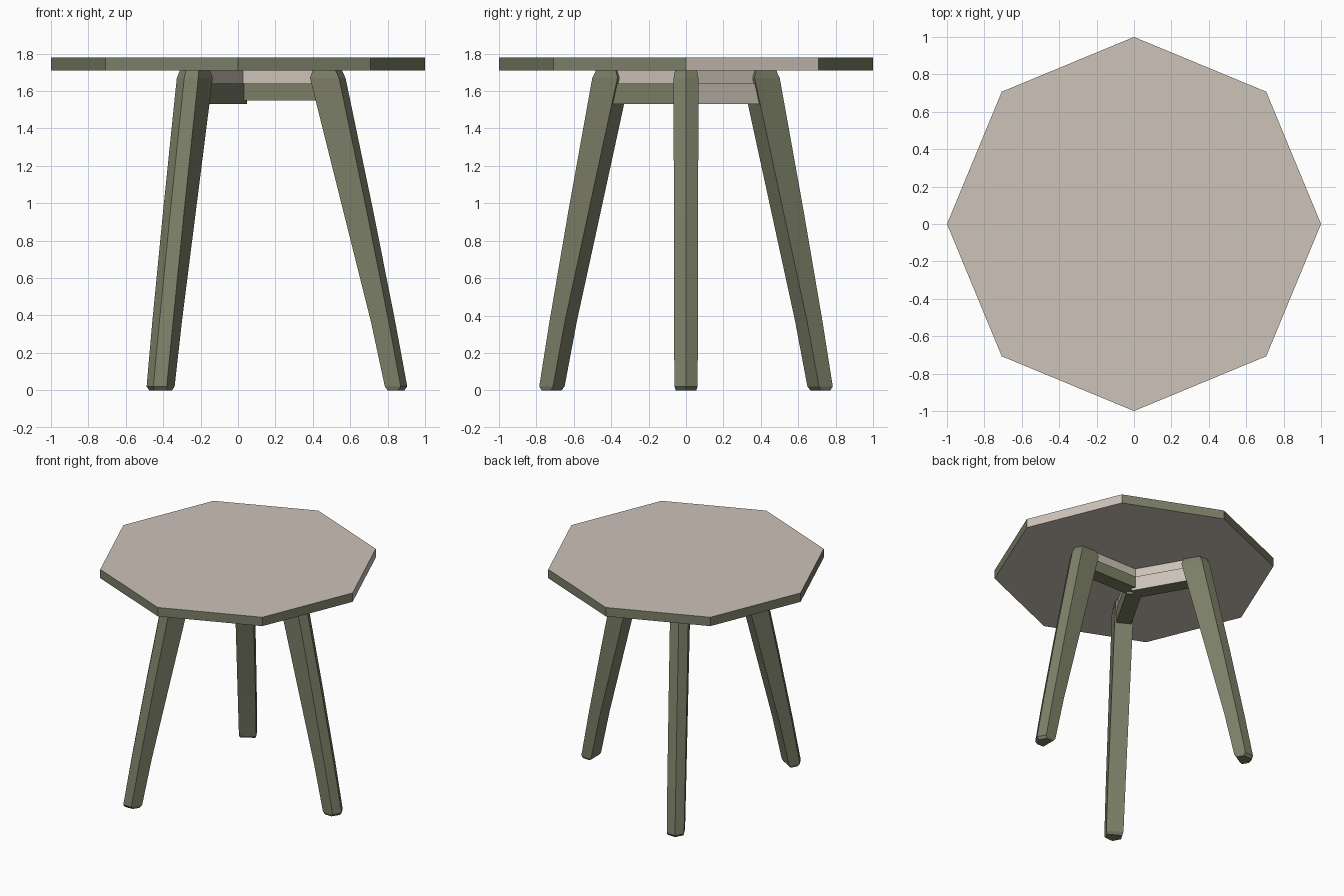
import bpy, bmesh, math
from mathutils import Matrix, Vector

if "Cube" in bpy.data.objects:
    bpy.data.objects.remove(bpy.data.objects["Cube"])


def material(name, rgb):
    m = bpy.data.materials.new(name)
    m.diffuse_color = (*rgb, 1)
    m.use_nodes = True
    m.node_tree.nodes["Principled BSDF"].inputs["Base Color"].default_value = m.diffuse_color
    return m


CREAM = material("pale cream", (0.61, 0.54, 0.48))
OLIVE = material("olive grey", (0.20, 0.212, 0.135))


def loft(name, rings, mats=(OLIVE, CREAM), rule=None, turn=0):
    """Skin a stack of equal-sized point rings, capped at both ends."""
    bm = bmesh.new()
    rows = [[bm.verts.new(p) for p in ring] for ring in rings]
    n = len(rows[0])
    for a, b in zip(rows, rows[1:]):
        for i in range(n):
            j = (i + 1) % n
            bm.faces.new((a[i], a[j], b[j], b[i]))
    bm.faces.new(rows[0][::-1])
    bm.faces.new(rows[-1])
    bm.transform(Matrix.Rotation(turn, 4, 'Z'))
    bmesh.ops.recalc_face_normals(bm, faces=bm.faces)
    bm.normal_update()
    if rule:
        for f in bm.faces:
            f.material_index = rule(f)
    me = bpy.data.meshes.new(name)
    bm.to_mesh(me)
    bm.free()
    for m in mats:
        me.materials.append(m)
    ob = bpy.data.objects.new(name, me)
    bpy.context.collection.objects.link(ob)
    return ob


# Octagonal top: cream faces, olive rim except one bare cream edge
def top_rule(f):
    bare_edge = Vector((math.cos(math.pi / 8), math.sin(math.pi / 8), 0))
    return int(abs(f.normal.z) > 0.5 or f.normal.dot(bare_edge) > 0.95)


octagon = [(math.cos(i * math.pi / 4), math.sin(i * math.pi / 4)) for i in range(8)]
loft("table_top", [[(x, y, z) for x, y in octagon] for z in (1.71, 1.78)], rule=top_rule)


# Splayed leg section: flat inside, shallow ridge on the outside
def leg_ring(z, inner, outer, half):
    return [(inner, -half, z), (outer - 0.035, -half, z), (outer, 0, z),
            (outer - 0.035, half, z), (inner, half, z)]


leg_sections = [(0.0, 0.80, 0.89, 0.055), (0.02, 0.785, 0.905, 0.062), (0.37, 0.71, 0.84, 0.064),
                (0.95, 0.565, 0.725, 0.065), (1.55, 0.415, 0.60, 0.066),
                (1.67, 0.385, 0.575, 0.066), (1.712, 0.40, 0.555, 0.058)]

for k, name in enumerate(("right", "back_left", "front_left")):
    turn = k * math.tau / 3
    loft(name + "_leg", [leg_ring(*s) for s in leg_sections], turn=turn)

    # Spoke of the three-way frame, with a set-back cream upper band
    bottom = 1.55 if k == 0 else 1.53

    def spoke(part, z0, z1, half, rule, length=0.45):
        loft(name + part, [[(0, -half, z), (length, -half, z), (length, half, z), (0, half, z)]
                           for z in (z0, z1)], rule=rule, turn=turn)

    bare_side = Vector((math.cos(math.pi / 6), math.sin(math.pi / 6), 0))
    spoke("_spoke_lower", bottom, 1.64, 0.055,
          lambda f: int(k == 1 and f.normal.dot(bare_side) > 0.9))
    spoke("_spoke_upper", 1.64, 1.71, 0.045, lambda f: 1)
